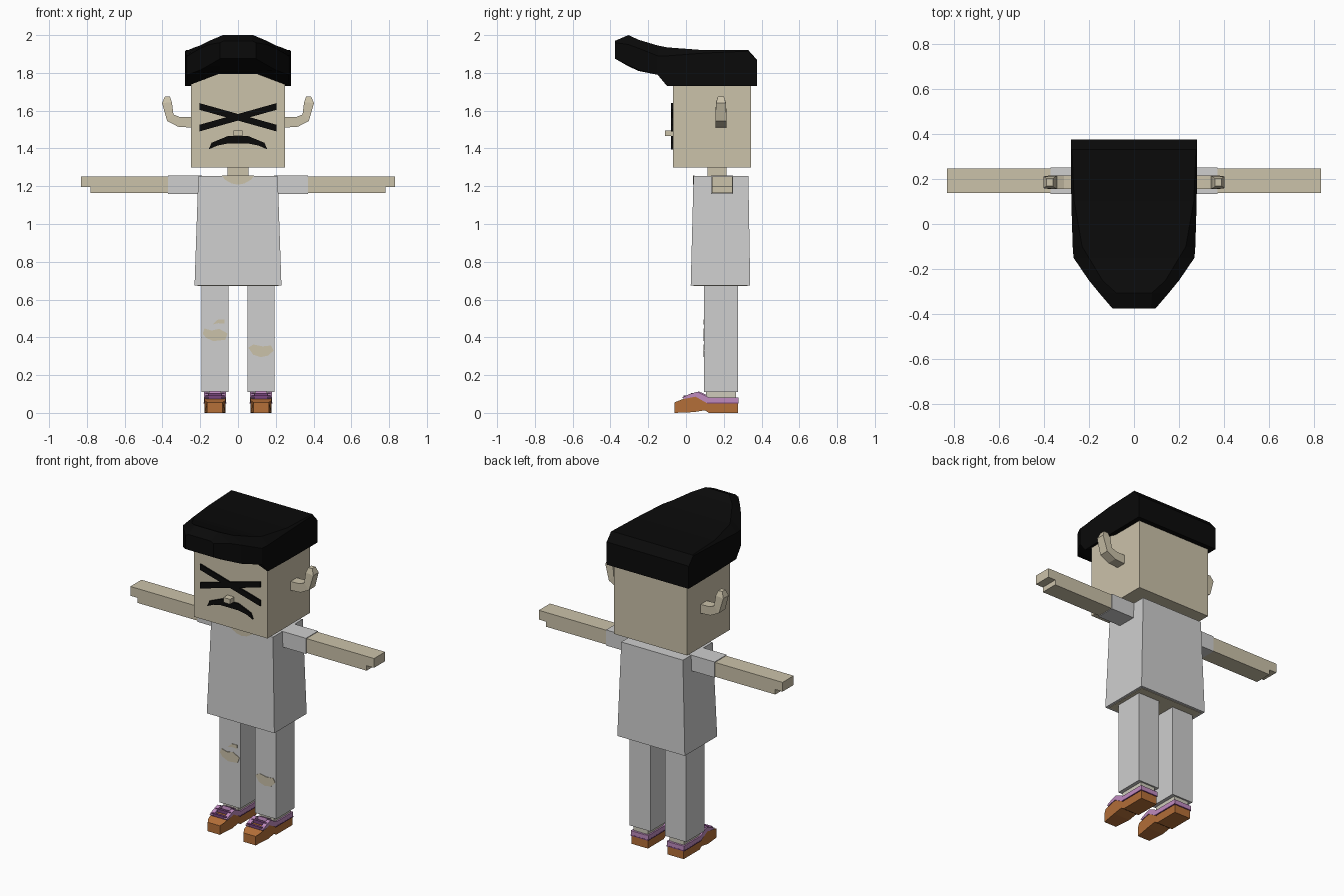
import bpy, bmesh
from mathutils import Vector

cube = bpy.data.objects.get("Cube")
if cube:
    bpy.data.objects.remove(cube, do_unlink=True)


def material(name, r, g, b):
    m = bpy.data.materials.new(name)
    m.use_nodes = True
    m.diffuse_color = (r, g, b, 1)
    bsdf = m.node_tree.nodes["Principled BSDF"]
    bsdf.inputs["Base Color"].default_value = (r, g, b, 1)
    bsdf.inputs["Roughness"].default_value = 0.8
    return m


SKIN = material("skin", 0.60, 0.54, 0.40)
CLOTH = material("pale grey cloth", 0.62, 0.62, 0.62)
BLACK = material("black", 0.003, 0.003, 0.003)
BROWN = material("orange brown", 0.46, 0.16, 0.04)
LILAC = material("lilac", 0.52, 0.26, 0.52)
PLUM = material("plum", 0.19, 0.06, 0.20)
SOCK = material("sock", 0.62, 0.60, 0.50)


def finish(name, bm, mat):
    bmesh.ops.recalc_face_normals(bm, faces=bm.faces)
    mesh = bpy.data.meshes.new(name)
    bm.to_mesh(mesh)
    bm.free()
    mesh.materials.append(mat)
    ob = bpy.data.objects.new(name, mesh)
    bpy.context.collection.objects.link(ob)
    return ob


def loft(name, rings, mat):
    """Skin a closed solid through rings of equal point count."""
    bm = bmesh.new()
    loops = [[bm.verts.new(p) for p in ring] for ring in rings]
    n = len(loops[0])
    for a, b in zip(loops, loops[1:]):
        for i in range(n):
            j = (i + 1) % n
            bm.faces.new((a[i], a[j], b[j], b[i]))
    bm.faces.new(loops[0])
    bm.faces.new(loops[-1])
    return finish(name, bm, mat)


def rect(x0, x1, y0, y1, z):
    return [(x0, y0, z), (x1, y0, z), (x1, y1, z), (x0, y1, z)]


def box(name, xs, ys, zs, mat):
    return loft(name, [rect(*xs, *ys, z) for z in zs], mat)


def plate(name, outline, y0, y1, mat):
    """Front-facing outline in x, z given thickness along y."""
    return loft(name, [[(x, y, z) for x, z in outline] for y in (y0, y1)], mat)


def side_profile(name, outline, x0, x1, mat):
    return loft(name, [[(x, y, z) for y, z in outline] for x in (x0, x1)], mat)


# Head, neck and nose
box("head", (-.25, .25), (-.07, .345), (1.30, 1.85), SKIN)
box("neck", (-.055, .055), (.115, .215), (1.2, 1.32), SKIN)
box("nose", (-.023, .023), (-.11, -.065), (1.465, 1.495), SKIN)

# Hair: cross-sections from the back to the raised quiff
# y, side width, top width, arch height, bottom, shoulder, top
stations = [
    (.375, .28, .27, 1.73, 1.73, 1.865, 1.87),
    (.33, .28, .275, 1.73, 1.73, 1.915, 1.92),
    (.10, .278, .265, 1.795, 1.73, 1.905, 1.92),
    (-.10, .272, .23, 1.795, 1.73, 1.89, 1.935),
    (-.15, .268, .20, 1.797, 1.79, 1.89, 1.945),
    (-.25, .20, .14, 1.81, 1.815, 1.93, 1.975),
    (-.305, .155, .08, 1.835, 1.84, 1.95, 2.0),
    (-.375, .095, .075, 1.875, 1.875, 1.96, 1.97),
]
rings = []
for y, w, t, arch, low, mid, top in stations:
    half = [(min(.1, w * .6), arch), (w, low), (w, mid), (t, top)]
    rings.append([(x, y, z) for x, z in half] + [(-x, y, z) for x, z in reversed(half)])
loft("hair", rings, BLACK)

# Crossed eye bars and frowning mouth
for s, side in ((1, "left"), (-1, "right")):
    bar = [(.205 * s, 1.64), (.205 * s, 1.605), (-.205 * s, 1.49), (-.205 * s, 1.525)]
    plate(side + "_eye_bar", bar, -.079, -.0695, BLACK)
arch = [(.155, 1.395), (.14, 1.43), (.055, 1.465)]
under = [(.11, 1.415), (.06, 1.425)]
mouth = arch + [(-x, z) for x, z in reversed(arch)]
mouth += [(-x, z) for x, z in under] + list(reversed(under))
plate("mouth", mouth, -.079, -.0695, BLACK)

# Shirt, with skin showing at the neckline and below the hem
loft("shirt", [rect(-.23, .23, .025, .34, .675), rect(-.21, .21, .04, .33, 1.255)], CLOTH)
box("body_underside", (-.215, .215), (.04, .325), (.672, .69), SKIN)
neckline = [(-.085, 1.256), (-.07, 1.235), (-.035, 1.215), (0, 1.208),
            (.035, 1.215), (.07, 1.235), (.085, 1.256)]
plate("neckline", neckline, .036, .045, SKIN)

# Ear sections: inner point, outer point, half depth
ear = [
    ((.24, 1.565), (.24, 1.51), .03), ((.31, 1.567), (.317, 1.515), .03),
    ((.342, 1.58), (.375, 1.545), .03), ((.35, 1.645), (.402, 1.64), .026),
    ((.36, 1.675), (.387, 1.675), .016),
]

# Shoe outlines in y, z
sole = [(-.062, 0), (.04, .004), (.10, .014), (.12, 0), (.275, 0), (.275, .056),
        (.12, .056), (.06, .09), (0, .08), (-.035, .066), (-.062, .055)]
trim = [(.277, .052), (.277, .082), (.12, .082), (.06, .112), (.02, .1),
        (-.02, .082), (-.01, .074), (.05, .086), (.11, .052)]

for s, side in ((1, "left_"), (-1, "right_")):
    loft(side + "ear", [[(s * a[0], .185 - d, a[1]), (s * b[0], .185 - d, b[1]),
                         (s * b[0], .185 + d, b[1]), (s * a[0], .185 + d, a[1])]
                        for a, b, d in ear], SKIN)

    # Sleeve, arm and stepped hand
    box(side + "sleeve", (s * .19, s * .37), (.132, .25), (1.16, 1.256), CLOTH)
    arm = [(.36, 1.164), (.78, 1.164), (.78, 1.195), (.83, 1.195), (.83, 1.252), (.36, 1.252)]
    plate(side + "arm", [(s * x, z) for x, z in arm], .138, .246, SKIN)

    # Trouser leg and sock
    c = s * .122
    box(side + "trouser_leg", (c - .072, c + .072), (.095, .275), (.11, .69), CLOTH)
    box(side + "sock", (c - .05, c + .05), (.105, .265), (.06, .115), SOCK)

    # Shoe with tapered toe, trim, tongue and laces
    shoe = side_profile(side + "shoe", sole, c - .055, c + .055, BROWN)
    for v in shoe.data.vertices:
        if v.co.y < -.05:
            v.co.x = c + (v.co.x - c) * .75
    for k, part in ((1, "outer"), (-1, "inner")):
        side_profile(side + part + "_shoe_trim", trim, c + k * .035, c + k * .059, LILAC)
    side_profile(side + "shoe_tongue", [(.12, .05), (.06, .085), (.065, .115), (.12, .09)],
                 c - .03, c + .03, LILAC)
    box(side + "heel_trim", (c - .058, c + .058), (.25, .278), (.053, .081), LILAC)
    box(side + "shoe_piping", (c - .06, c + .06), (.11, .279), (.05, .056), PLUM)
    for y, z in ((-.005, .087), (.035, .1)):
        box(side + "lace", (c - .05, c + .05), (y - .008, y + .008), (z - .015, z + .005), PLUM)

# Torn knees
tears = {
    "right_knee_tear": [(-.187, .42), (-.178, .447), (-.14, .436), (-.10, .445), (-.055, .42),
                        (-.068, .387), (-.13, .38), (-.17, .398)],
    "right_thigh_tear": [(-.135, .468), (-.105, .495), (-.07, .495), (-.072, .472), (-.105, .475)],
    "left_knee_tear": [(.055, .345), (.08, .362), (.13, .352), (.175, .357), (.188, .33),
                       (.16, .303), (.12, .295), (.08, .308)],
}
for name, outline in tears.items():
    plate(name, outline, .092, .1, SKIN)
